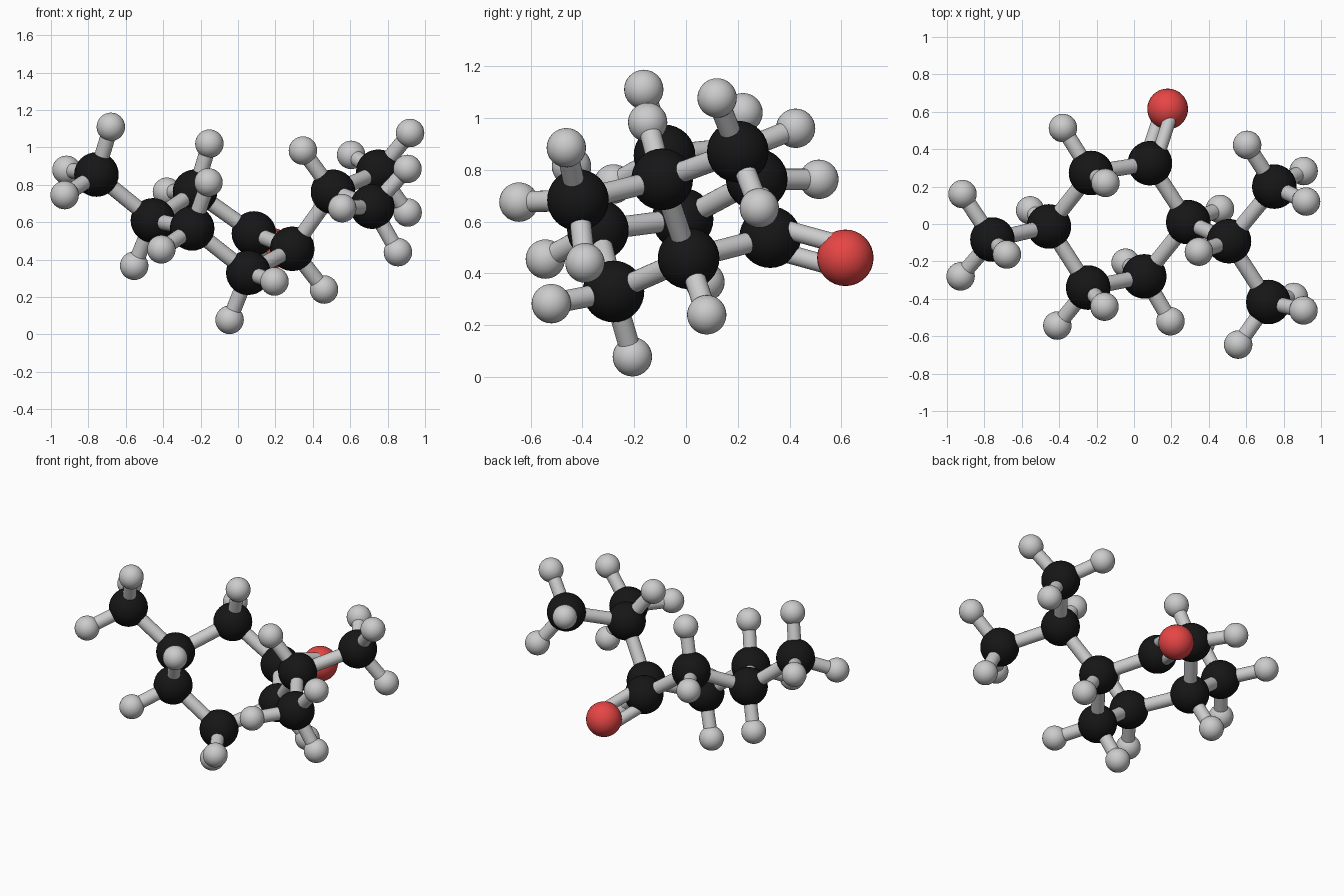
import bpy, bmesh
from mathutils import Vector, Matrix

if "Cube" in bpy.data.objects:
    bpy.data.objects.remove(bpy.data.objects["Cube"])

BOND_R = 0.041


def material(name, color):
    m = bpy.data.materials.new(name)
    m.diffuse_color = color
    m.use_nodes = True
    m.node_tree.nodes["Principled BSDF"].inputs["Base Color"].default_value = m.diffuse_color
    return m


def add_object(name, bm, mat=None):
    for f in bm.faces:
        f.smooth = len(f.verts) < 5
    me = bpy.data.meshes.new(name)
    bm.to_mesh(me)
    bm.free()
    if mat:
        me.materials.append(mat)
    ob = bpy.data.objects.new(name, me)
    bpy.context.collection.objects.link(ob)
    return ob


def atom(name, pos, radius, mat=None):
    bm = bmesh.new()
    bmesh.ops.create_uvsphere(bm, u_segments=32, v_segments=16, radius=radius,
                              matrix=Matrix.Translation(pos))
    return add_object(name, bm, mat)


def bond(name, a, b, offset=(0, 0, 0), radius=BOND_R):
    a, b = Vector(a), Vector(b)
    d = b - a
    mat = (Matrix.Translation((a + b) / 2 + Vector(offset))
           @ d.to_track_quat('Z', 'Y').to_matrix().to_4x4())
    bm = bmesh.new()
    bmesh.ops.create_cone(bm, cap_ends=True, segments=24, radius1=radius,
                          radius2=radius, depth=d.length, matrix=mat)
    return add_object(name, bm)


black = material("carbon_black", (0.008, 0.008, 0.008, 1))
red = material("oxygen_red", (0.8, 0.06, 0.06, 1))

# Carbon skeleton: six-membered ring, then methyl and isopropyl branch
carbons = {
    "ring_1": (0.085, 0.325, 0.54),
    "ring_2": (0.29, 0.01, 0.458),
    "ring_3": (0.055, -0.28, 0.33),
    "ring_4": (-0.245, -0.34, 0.567),
    "ring_5": (-0.455, -0.013, 0.61),
    "ring_6": (-0.23, 0.273, 0.763),
    "methyl": (-0.757, -0.083, 0.855),
    "branch": (0.508, -0.092, 0.763),
    "branch_back": (0.75, 0.2, 0.87),
    "branch_front": (0.718, -0.417, 0.683),
}
oxygen = (0.18, 0.615, 0.46)

# Hydrogens grouped by the carbon that carries them
hydrogens = {
    "ring_2": [(0.46, 0.08, 0.24)],
    "ring_3": [(0.195, -0.52, 0.283), (-0.045, -0.207, 0.078)],
    "ring_4": [(-0.41, -0.543, 0.455), (-0.158, -0.442, 0.813)],
    "ring_5": [(-0.555, 0.073, 0.367)],
    "ring_6": [(-0.38, 0.513, 0.763), (-0.153, 0.22, 1.02)],
    "methyl": [(-0.68, -0.163, 1.11), (-0.917, 0.16, 0.88), (-0.927, -0.28, 0.745)],
    "branch": [(0.347, -0.148, 0.983)],
    "branch_back": [(0.605, 0.423, 0.96), (0.907, 0.283, 0.652), (0.92, 0.12, 1.077)],
    "branch_front": [(0.557, -0.645, 0.675), (0.906, -0.462, 0.885), (0.855, -0.39, 0.44)],
}

# Atoms
for key, p in carbons.items():
    atom("carbon_" + key, p, 0.119, black)
atom("oxygen", oxygen, 0.109, red)

# Bonds between carbons
ring = ["ring_%d" % i for i in range(1, 7)]
links = list(zip(ring, ring[1:] + ring[:1]))
links += [("ring_5", "methyl"), ("ring_2", "branch"),
          ("branch", "branch_back"), ("branch", "branch_front")]
for a, b in links:
    bond("bond_%s_to_%s" % (a, b), carbons[a], carbons[b])

# Double bond to the oxygen
for side, s in (("upper", 1), ("lower", -1)):
    bond("double_bond_" + side, carbons["ring_1"], oxygen,
         Vector((0.03, 0.003, 0.045)) * s, 0.036)

# Hydrogens with their bonds
for key, points in hydrogens.items():
    for i, p in enumerate(points, 1):
        atom("hydrogen_%s_%d" % (key, i), p, 0.076)
        bond("hydrogen_bond_%s_%d" % (key, i), carbons[key], p)
